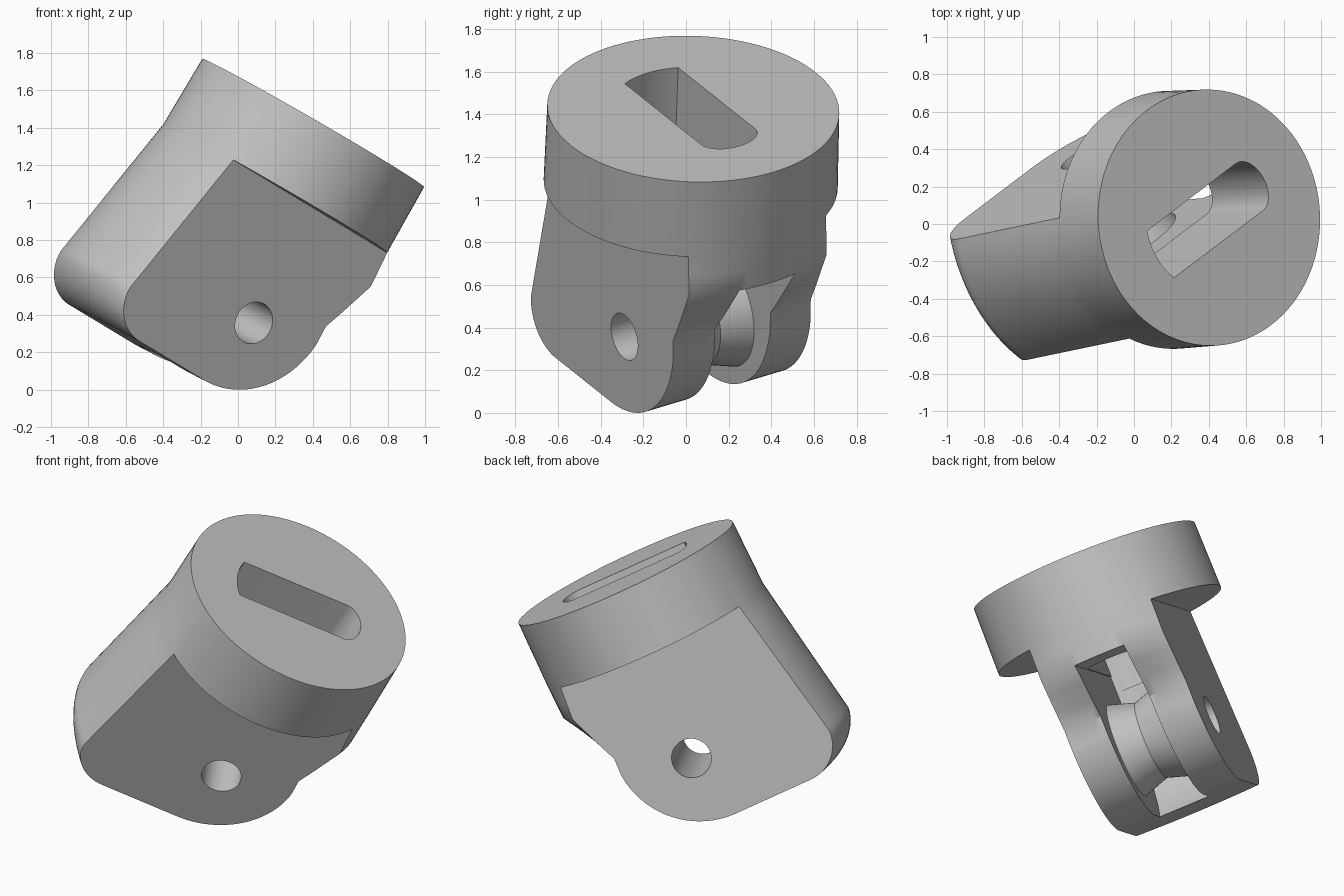
import bpy, bmesh
from math import sin, cos, pi, radians, sqrt, asin
from mathutils import Vector, Matrix

cube = bpy.data.objects.get("Cube")
if cube:
    bpy.data.objects.remove(cube)

# Tilted working frame: x along the slab, y up the head axis, z through the flats
LEAN = 0.03
u = Vector((cos(radians(30)), 0, -sin(radians(30))))
up = (Vector((sin(radians(30)), 0, cos(radians(30)))) + Vector((0, LEAN, 0))).normalized()
turn = radians(33)
along = u * cos(turn) + up.cross(u) * sin(turn)
across = along.cross(up)
FRAME = Matrix.Translation((0.2, 0.022, 1.077)) @ Matrix((along, up, across)).transposed().to_4x4()

RADIUS = 0.69    # head radius
HALF = 0.385     # half thickness of the slab
SLOT = 0.155     # half width of the rope channel
PIN = (0.06, -0.69)
SPREAD = asin(HALF / RADIUS)
FLANK = RADIUS * cos(SPREAD)
BULGE = RADIUS - FLANK

grey = bpy.data.materials.new("plain grey")
grey.use_nodes = True
colour = (0.54, 0.54, 0.54, 1)
grey.diffuse_color = colour
grey.node_tree.nodes["Principled BSDF"].inputs["Base Color"].default_value = colour


def skin(bm, low, high):
    for i in range(len(low)):
        j = (i + 1) % len(low)
        bm.faces.new((low[i], low[j], high[j], high[i]))


def finish(bm, name):
    bmesh.ops.recalc_face_normals(bm, faces=bm.faces)
    mesh = bpy.data.meshes.new(name)
    bm.to_mesh(mesh)
    bm.free()
    mesh.materials.append(grey)
    obj = bpy.data.objects.new(name, mesh)
    bpy.context.collection.objects.link(obj)
    return obj


def loft(name, rings):
    """Skin a stack of equal rings and cap both ends."""
    bm = bmesh.new()
    loops = [[bm.verts.new(p) for p in ring] for ring in rings]
    for low, high in zip(loops, loops[1:]):
        skin(bm, low, high)
    bm.faces.new(loops[0])
    bm.faces.new(loops[-1])
    return finish(bm, name)


def pin_ring(r, depth, n=64):
    return [(PIN[0] + r * cos(2 * pi * i / n), PIN[1] + r * sin(2 * pi * i / n), depth) for i in range(n)]


def combine(target, tool, operation):
    mod = target.modifiers.new("combine", 'BOOLEAN')
    mod.operation, mod.object, mod.solver = operation, tool, 'EXACT'
    graph = bpy.context.evaluated_depsgraph_get()
    mesh = bpy.data.meshes.new_from_object(target.evaluated_get(graph))
    target.modifiers.clear()
    target.data = mesh
    bpy.data.objects.remove(tool)


def mix(y, table):
    """Linear lookup in a table of (height, value), highest first."""
    for (y0, v0), (y1, v1) in zip(table, table[1:]):
        if y >= y1:
            return v0 + (v1 - v0) * (y - y0) / (y1 - y0)
    return table[-1][1]


# Outline of the slab at each height: straight flanks, then rounded corners
def left_edge(y):
    if y > -0.87:
        return mix(y, [(0, -FLANK), (-0.2, -0.61), (-0.87, -0.736)])
    return -0.516 - sqrt(max(0, 0.22 ** 2 - (y + 0.87) ** 2))


def right_edge(y):
    if y > -0.506:
        return mix(y, [(0, FLANK), (-0.2, 0.59), (-0.506, 0.473)])
    return -0.035 + sqrt(max(0, 0.51 ** 2 - (y + 0.58) ** 2))


def slab_ring(y, n=20):
    bulge_l = mix(y, [(0, BULGE), (-0.87, 0.09), (-1.09, 0.05)])
    bulge_r = mix(y, [(0, BULGE), (-0.2, 0.095), (-0.506, 0.01), (-0.7, 0), (-1.09, 0)])
    right, left = [], []
    for i in range(n + 1):
        a = SPREAD * (2 * i / n - 1)
        swell = (cos(a) - cos(SPREAD)) / (1 - cos(SPREAD))
        z = RADIUS * sin(a)
        right.append((right_edge(y) + bulge_r * swell, y, z))
        left.append((left_edge(y) - bulge_l * swell, y, -z))
    return right + left


# Round head running straight into the slab, sharing the rim where they meet
heights = [0, -0.1, -0.2, -0.3, -0.4, -0.506]
heights += [-0.58 - 0.51 * sin(pi / 2 * i / 24) for i in range(1, 25)]
bm = bmesh.new()
slab = [[bm.verts.new(p) for p in slab_ring(y)] for y in heights]
for low, high in zip(slab, slab[1:]):
    skin(bm, low, high)
bm.faces.new(slab[-1])


def rim_arc(start, n=30):
    angles = [start + (pi - 2 * SPREAD) * i / n for i in range(1, n)]
    return [bm.verts.new((RADIUS * cos(a), 0, RADIUS * sin(a))) for a in angles]


half = len(slab[0]) // 2
right, left = slab[0][:half], slab[0][half:]
front, back = rim_arc(SPREAD), rim_arc(pi + SPREAD)
bm.faces.new([right[-1]] + front + [left[0]])
bm.faces.new([left[-1]] + back + [right[0]])
rim = right + front + left + back
top = [bm.verts.new((v.co.x * 0.993, 0.403, v.co.z * 0.993)) for v in rim]
skin(bm, rim, top)
bm.faces.new(top)
body = finish(bm, "pulley_block")

# Channel between the cheeks, curving round behind the hub
path = [(1, -1.2), (1, -0.2), (-0.36, -0.2)]
path += [(PIN[0] - 0.43 * cos(pi / 2 * i / 16), PIN[1] - 0.47 * sin(pi / 2 * i / 16)) for i in range(17)]
channel = loft("channel_cutter", [[(x, y, z) for x, y in path] for z in (-SLOT, SLOT)])
combine(body, channel, 'DIFFERENCE')

# Slot through the head, one end full round and the other shallow
sweep = [pi * i / 16 - pi / 2 for i in range(17)]
slot = [(0.3 + 0.1 * cos(a), 0.15 * sin(a)) for a in sweep]
slot += [(-0.39 * cos(a * 0.25), -0.39 * sin(a * 0.25)) for a in sweep]
combine(body, loft("slot_cutter", [[(x, y, z) for x, z in slot] for y in (-0.3, 0.6)]), 'DIFFERENCE')

# Waisted hub joining the cheeks
hub = loft("hub", [pin_ring(0.29, -0.17), pin_ring(0.235, 0), pin_ring(0.29, 0.17)])
combine(body, hub, 'UNION')

# Pin hole through cheeks and hub
combine(body, loft("pin_cutter", [pin_ring(0.115, -1), pin_ring(0.115, 1)]), 'DIFFERENCE')

body.data.transform(FRAME)
bpy.context.view_layer.update()
bpy.ops.object.select_all(action='DESELECT')
body.select_set(True)
bpy.context.view_layer.objects.active = body
bpy.ops.object.shade_smooth_by_angle(angle=radians(32))
